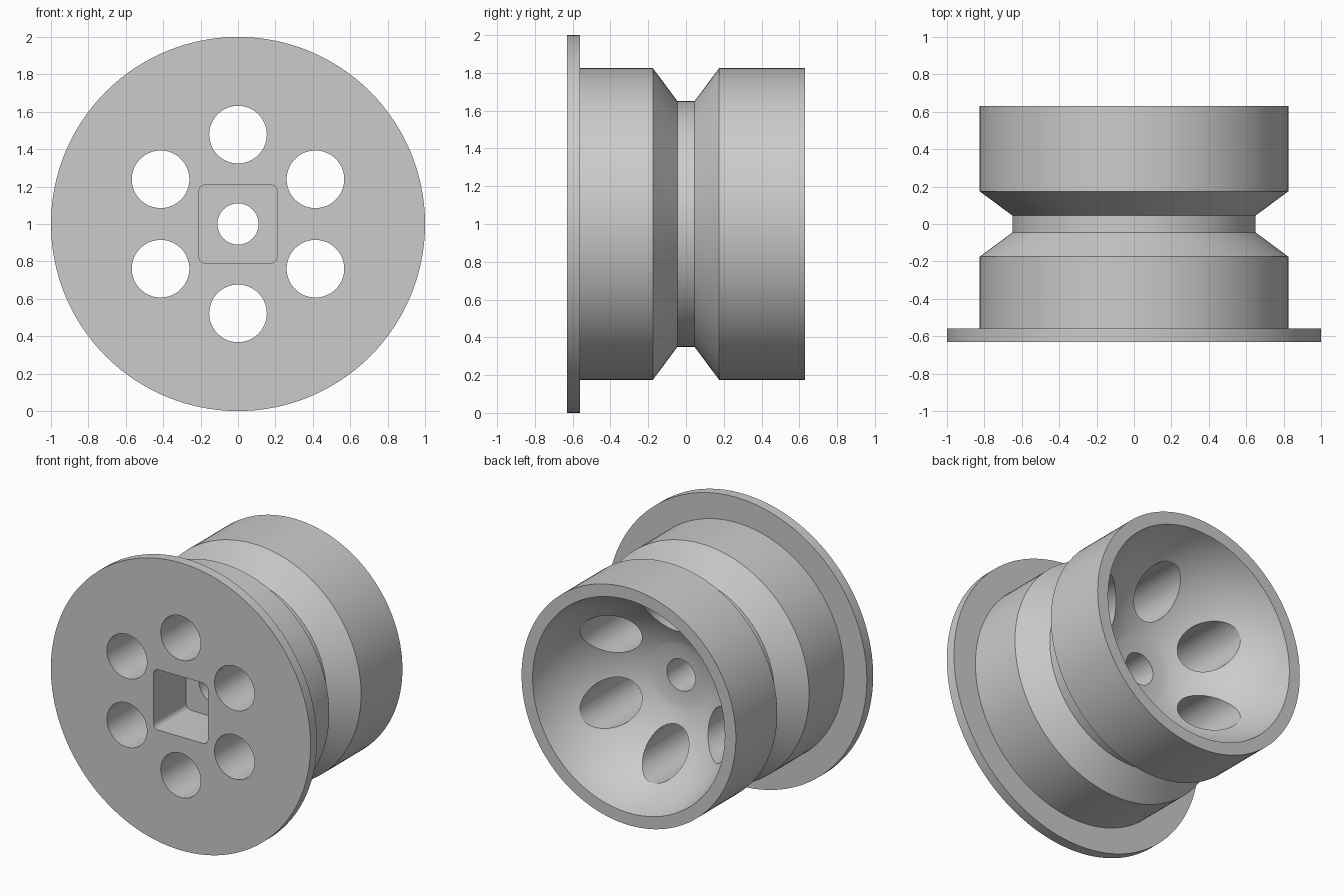
import bpy, bmesh, math
from mathutils import Matrix, Vector

cube = bpy.data.objects.get("Cube")
if cube:
    bpy.data.objects.remove(cube, do_unlink=True)

SEGMENTS = 128
CENTRE = Vector((0, 0, 1))
FRONT, BACK = -0.63, 0.63

grey = bpy.data.materials.new("plain grey")
grey.use_nodes = True
colour = (0.6, 0.6, 0.6, 1)
grey.diffuse_color = colour
grey.node_tree.nodes["Principled BSDF"].inputs["Base Color"].default_value = colour


def add_object(name, bm):
    bmesh.ops.recalc_face_normals(bm, faces=bm.faces)
    mesh = bpy.data.meshes.new(name)
    bm.to_mesh(mesh)
    bm.free()
    mesh.materials.append(grey)
    obj = bpy.data.objects.new(name, mesh)
    bpy.context.collection.objects.link(obj)
    obj.location = CENTRE
    return obj


def lathe(name, profile):
    """Turn (radius, y) points about the wheel axis."""
    bm = bmesh.new()
    verts = [bm.verts.new((r, y, 0)) for r, y in profile]
    edges = [bm.edges.new(pair) for pair in zip(verts, verts[1:])]
    bmesh.ops.spin(bm, geom=verts + edges, cent=(0, 0, 0), axis=(0, 1, 0),
                   angle=math.tau, steps=SEGMENTS, use_duplicate=False)
    bmesh.ops.remove_doubles(bm, verts=bm.verts, dist=1e-4)
    return add_object(name, bm)


def prism(name, outline, y0, y1):
    """Extrude an (x, z) outline along the wheel axis."""
    bm = bmesh.new()
    face = bm.faces.new([bm.verts.new((x, y0, z)) for x, z in outline])
    extruded = bmesh.ops.extrude_face_region(bm, geom=[face])["geom"]
    moved = [v for v in extruded if isinstance(v, bmesh.types.BMVert)]
    bmesh.ops.translate(bm, verts=moved, vec=(0, y1 - y0, 0))
    return add_object(name, bm)


def arc(cx, cz, radius, start, sweep, count):
    return [(cx + radius * math.cos(start + sweep * i / count),
             cz + radius * math.sin(start + sweep * i / count)) for i in range(count)]


# Wheel body: flange, two treads, V groove and spherical bowl at the back
outer = [(0, FRONT), (1, FRONT), (1, -0.56), (0.825, -0.56), (0.825, -0.175),
         (0.65, -0.045), (0.65, 0.045), (0.825, 0.175), (0.825, BACK)]
BOWL_RADIUS, BOWL_Y = 0.756, BACK + 0.155
rim_angle, hub_angle = math.asin(0.74 / BOWL_RADIUS), math.asin(0.21 / BOWL_RADIUS)
bowl = []
for i in range(25):
    a = rim_angle + (hub_angle - rim_angle) * i / 24
    bowl.append((BOWL_RADIUS * math.sin(a), BOWL_Y - BOWL_RADIUS * math.cos(a)))
bowl[0] = (0.74, BACK)
wheel = lathe("wheel", outer + bowl + [(0, bowl[-1][1] - 0.01)])

# Six lightening holes and the axle hole
cutters = [prism("axle_hole_cutter", arc(0, 0, 0.11, 0, math.tau, 48), -1, 1)]
for i in range(6):
    a = math.pi / 2 + i * math.tau / 6
    outline = arc(0.478 * math.cos(a), 0.478 * math.sin(a), 0.154, 0, math.tau, 64)
    cutters.append(prism("round_hole_cutter", outline, -1, 1))

# Square hub pocket with rounded corners
corner, half = 0.04, 0.21
pocket = []
for i, (sx, sz) in enumerate([(1, 1), (-1, 1), (-1, -1), (1, -1)]):
    inset = half - corner
    pocket += arc(sx * inset, sz * inset, corner, i * math.pi / 2, math.pi / 2, 8)
    end = (i + 1) * math.pi / 2
    pocket.append((sx * inset + corner * math.cos(end), sz * inset + corner * math.sin(end)))
cutters.append(prism("pocket_cutter", pocket, -1, -0.27))

# Cut the openings, then remove the cutters
bpy.context.view_layer.objects.active = wheel
wheel.select_set(True)
for cutter in cutters:
    cutter.hide_render = True
    cut = wheel.modifiers.new("cut", 'BOOLEAN')
    cut.operation = 'DIFFERENCE'
    cut.solver = 'EXACT'
    cut.object = cutter
    bpy.ops.object.modifier_apply(modifier=cut.name)
    bpy.data.objects.remove(cutter, do_unlink=True)

bpy.ops.object.select_all(action='DESELECT')
wheel.select_set(True)
bpy.ops.object.shade_smooth_by_angle(angle=math.radians(30))
